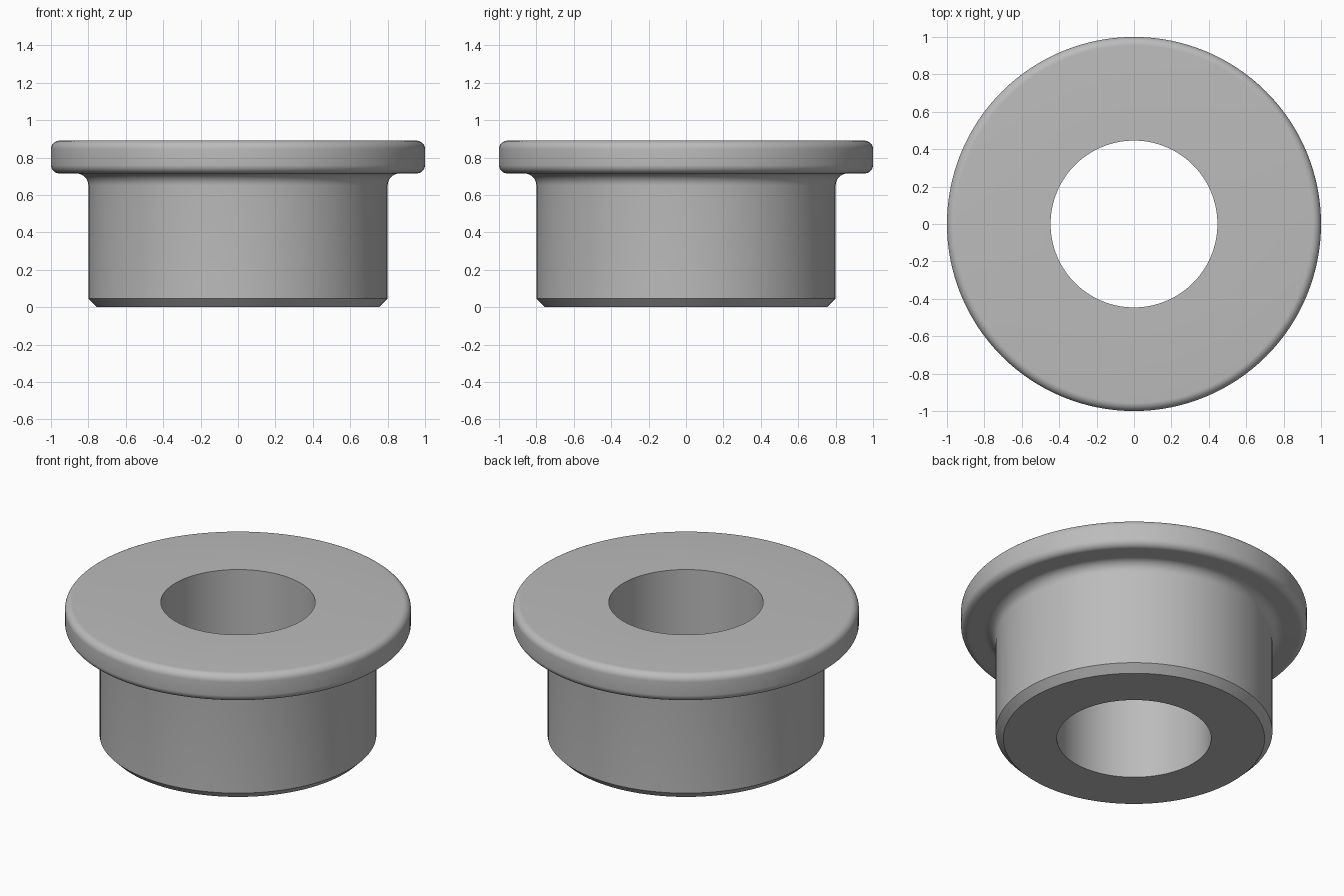
import bpy, bmesh, math

if "Cube" in bpy.data.objects:
    bpy.data.objects.remove(bpy.data.objects["Cube"])

SEGMENTS = 128
BORE, BODY, FLANGE = 0.446, 0.80, 1.0   # radii
HEIGHT, UNDER = 0.89, 0.715             # flange top and underside
CHAMFER, ROUND, FILLET = 0.045, 0.045, 0.065


def arc(cx, cz, r, start, end, steps=8):
    """Points of an arc in the radius/height plane, angles in degrees."""
    angles = [math.radians(start + (end - start) * i / steps) for i in range(steps + 1)]
    return [(cx + r * math.cos(a), cz + r * math.sin(a)) for a in angles]


# Closed cross-section: bore, chamfered foot, filleted neck, rounded flange
profile = [(BORE, 0), (BODY - CHAMFER, 0), (BODY, CHAMFER)]
profile += arc(BODY + FILLET, UNDER - FILLET, FILLET, 180, 90)
profile += arc(FLANGE - ROUND, UNDER + ROUND, ROUND, -90, 0)
profile += arc(FLANGE - ROUND, HEIGHT - ROUND, ROUND, 0, 90)
profile += [(BORE, HEIGHT)]

# Revolve the section around z
bm = bmesh.new()
rings = []
for i in range(SEGMENTS):
    a = 2 * math.pi * i / SEGMENTS
    rings.append([bm.verts.new((r * math.cos(a), r * math.sin(a), z)) for r, z in profile])
for i in range(SEGMENTS):
    a, b = rings[i], rings[(i + 1) % SEGMENTS]
    for j in range(len(profile)):
        k = (j + 1) % len(profile)
        bm.faces.new((a[j], b[j], b[k], a[k]))
bmesh.ops.recalc_face_normals(bm, faces=bm.faces)

mesh = bpy.data.meshes.new("flanged_bushing")
bm.to_mesh(mesh)
bm.free()

# Plain grey metal
grey = bpy.data.materials.new("grey_metal")
grey.diffuse_color = (0.5, 0.5, 0.5, 1)
grey.use_nodes = True
grey.node_tree.nodes["Principled BSDF"].inputs["Base Color"].default_value = grey.diffuse_color
mesh.materials.append(grey)

bushing = bpy.data.objects.new("flanged_bushing", mesh)
bpy.context.collection.objects.link(bushing)
bpy.context.view_layer.objects.active = bushing
bushing.select_set(True)
bpy.ops.object.shade_smooth_by_angle(angle=math.radians(30))
